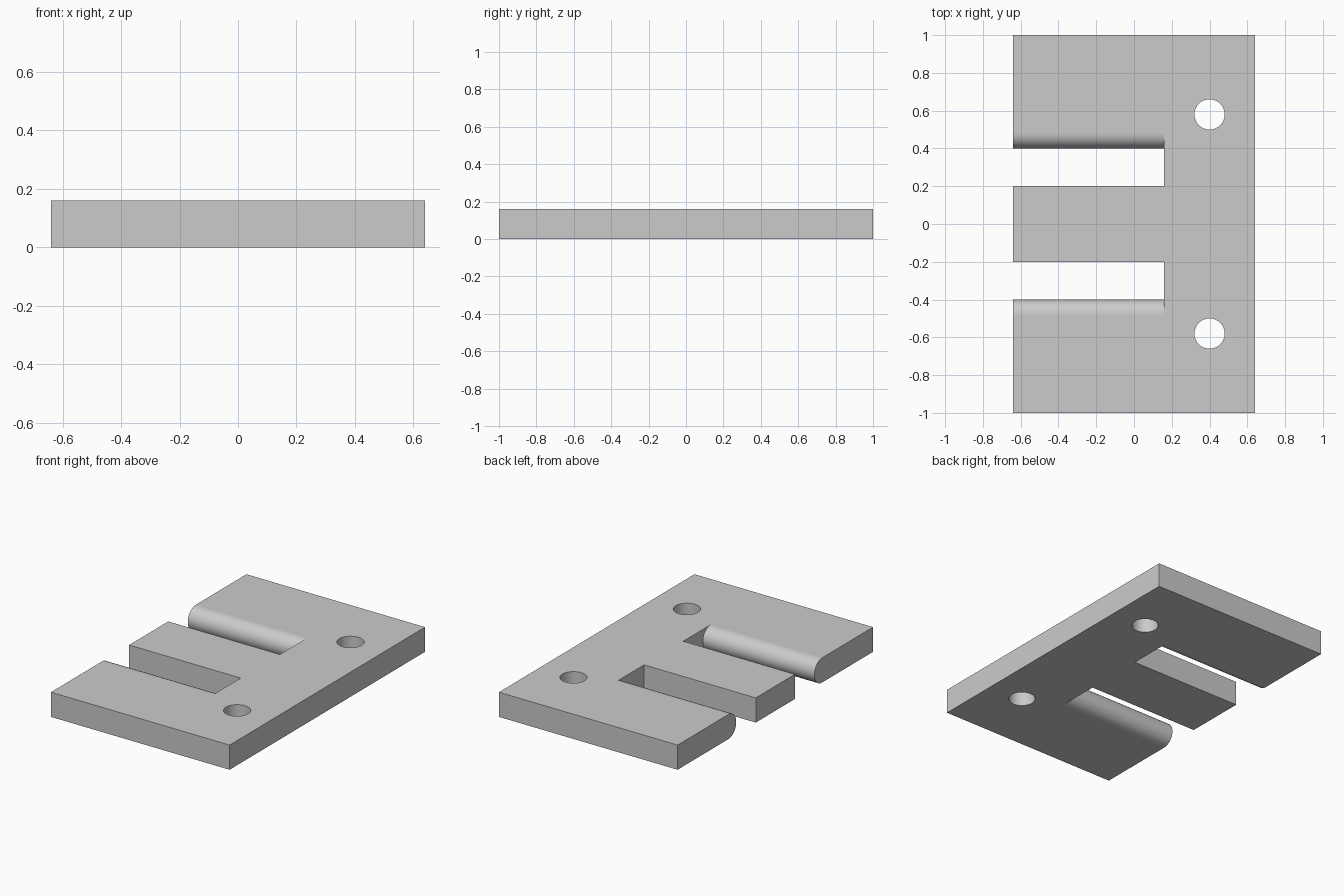
import bpy, bmesh
from math import cos, sin, pi

THICK = 0.16
R = THICK / 2
EXTRA = 0.05

cube = bpy.data.objects.get("Cube")
if cube:
    bpy.data.objects.remove(cube, do_unlink=True)

grey = bpy.data.materials.new("light_grey")
grey.use_nodes = True
colour = (0.6, 0.6, 0.6, 1)
grey.diffuse_color = colour
grey.node_tree.nodes["Principled BSDF"].inputs["Base Color"].default_value = colour


def extrude(name, points, vector):
    """Solid made by sweeping a closed outline along a vector."""
    bm = bmesh.new()
    face = bm.faces.new([bm.verts.new(p) for p in points])
    swept = bmesh.ops.extrude_face_region(bm, geom=[face])["geom"]
    verts = [v for v in swept if isinstance(v, bmesh.types.BMVert)]
    bmesh.ops.translate(bm, verts=verts, vec=vector)
    bmesh.ops.recalc_face_normals(bm, faces=bm.faces)
    mesh = bpy.data.meshes.new(name)
    bm.to_mesh(mesh)
    bm.free()
    mesh.materials.append(grey)
    obj = bpy.data.objects.new(name, mesh)
    bpy.context.collection.objects.link(obj)
    return obj


# Rectangular plate
plate = extrude("forked_plate",
                [(-0.64, -1, 0), (0.64, -1, 0), (0.64, 1, 0), (-0.64, 1, 0)],
                (0, 0, THICK))

cutters = []
for side in (-1, 1):
    # Slot whose outer wall wraps around the half-round edge of the outer prong
    arc = [(0.48 - R * sin(pi * i / 24), R - R * cos(pi * i / 24)) for i in range(25)]
    outline = [(0.2, -EXTRA), (0.48, -EXTRA)] + arc + [(0.48, THICK + EXTRA), (0.2, THICK + EXTRA)]
    cutters.append(extrude("slot_cutter", [(-0.7, side * y, z) for y, z in outline],
                           (0.86, 0, 0)))
    # Round mounting hole
    circle = [(0.4 + 0.08 * cos(2 * pi * i / 48), side * 0.58 + 0.08 * sin(2 * pi * i / 48), -EXTRA)
              for i in range(48)]
    cutters.append(extrude("hole_cutter", circle, (0, 0, THICK + 2 * EXTRA)))

for cutter in cutters:
    cut = plate.modifiers.new("cut", 'BOOLEAN')
    cut.operation = 'DIFFERENCE'
    cut.solver = 'EXACT'
    cut.object = cutter

# Apply the cuts and drop the cutters
bpy.context.view_layer.update()
evaluated = plate.evaluated_get(bpy.context.evaluated_depsgraph_get())
mesh = bpy.data.meshes.new_from_object(evaluated)
plate.modifiers.clear()
plate.data = mesh
for cutter in cutters:
    bpy.data.objects.remove(cutter, do_unlink=True)

# Smooth shading on the curved walls only, with their rims kept sharp
bpy.ops.object.select_all(action='DESELECT')
plate.select_set(True)
bpy.context.view_layer.objects.active = plate
bpy.ops.object.shade_smooth_by_angle(angle=pi / 6)
for poly in mesh.polygons:
    poly.use_smooth = max(abs(c) for c in poly.normal) < 0.9995
